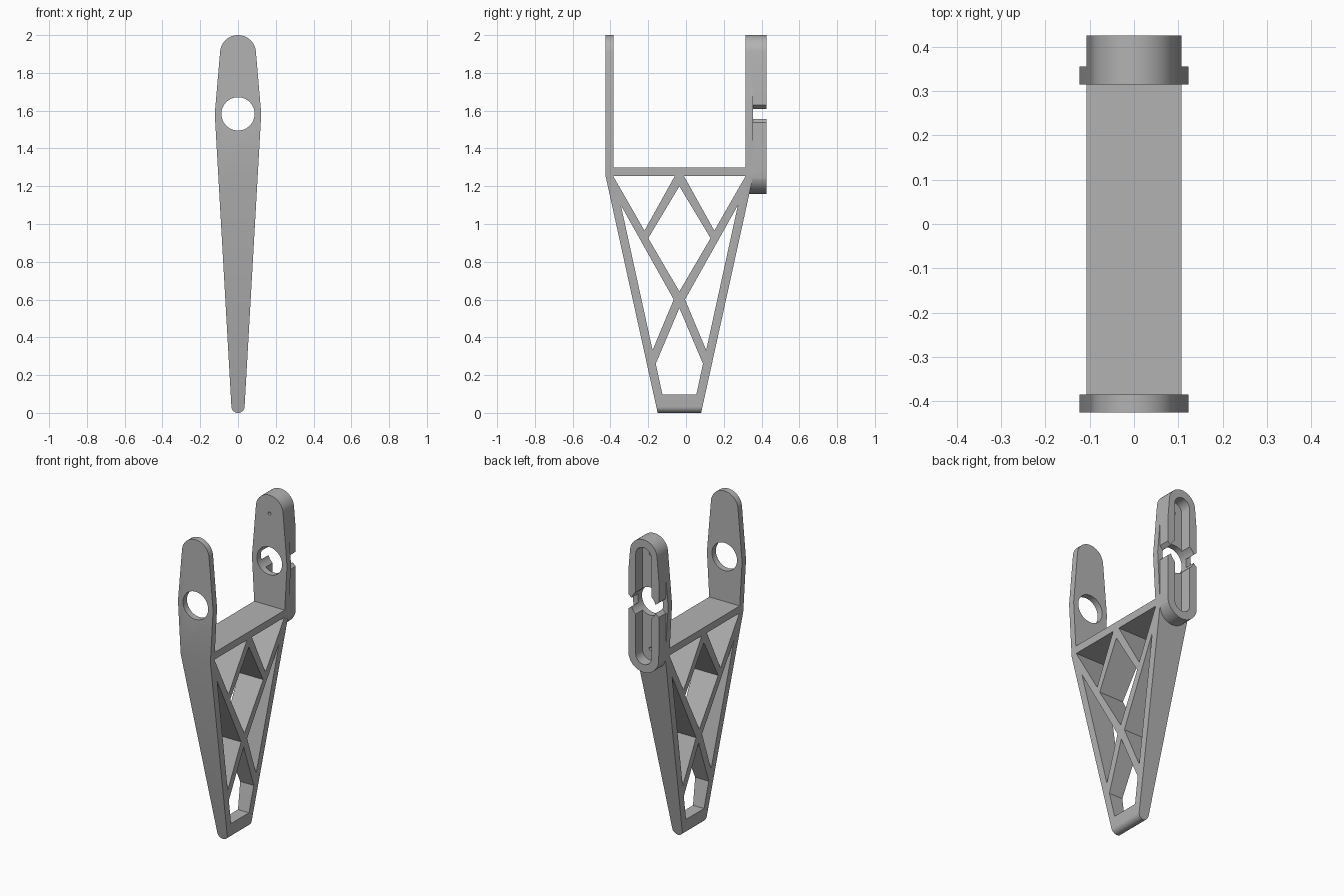
import bpy, bmesh
from math import sin, cos, radians
from mathutils import Vector

cube = bpy.data.objects.get("Cube")
if cube:
    bpy.data.objects.remove(cube, do_unlink=True)

MID = -0.035      # symmetry line of the truss along y
EYE_Z = 1.583     # height of the round holes

grey = bpy.data.materials.new("light grey plastic")
grey.use_nodes = True
grey.diffuse_color = (0.45, 0.45, 0.45, 1)
grey.node_tree.nodes["Principled BSDF"].inputs["Base Color"].default_value = grey.diffuse_color


def prism(name, points, axis, lo, hi):
    """Extrude a flat outline: (y, z) along x, or (x, z) along y."""
    def place(p, d):
        return Vector((d, p[0], p[1])) if axis == "x" else Vector((p[0], d, p[1]))
    bm = bmesh.new()
    face = bm.faces.new([bm.verts.new(place(p, lo)) for p in points])
    grown = bmesh.ops.extrude_face_region(bm, geom=[face])["geom"]
    shift = Vector((hi - lo, 0, 0)) if axis == "x" else Vector((0, hi - lo, 0))
    bmesh.ops.translate(bm, vec=shift, verts=[g for g in grown if isinstance(g, bmesh.types.BMVert)])
    bmesh.ops.recalc_face_normals(bm, faces=bm.faces)
    mesh = bpy.data.meshes.new(name)
    bm.to_mesh(mesh)
    bm.free()
    mesh.materials.append(grey)
    obj = bpy.data.objects.new(name, mesh)
    bpy.context.collection.objects.link(obj)
    return obj


def arc(r, cz, a0, a1, n):
    angles = [radians(a0 + (a1 - a0) * i / n) for i in range(n + 1)]
    return [(r * cos(a), cz + r * sin(a)) for a in angles]


def circle(r, cz, n):
    return arc(r, cz, 0, 360, n)[:-1]


def stadium(r, z0, z1):
    return arc(r, z1 - r, 0, 180, 24) + arc(r, z0 + r, 180, 360, 24)


def flip(points):
    return [(2 * MID - y, z) for y, z in points]


def combine(target, tool, operation):
    mod = target.modifiers.new(operation.lower(), "BOOLEAN")
    mod.operation, mod.solver, mod.object = operation, "EXACT", tool
    bpy.context.view_layer.objects.active = target
    bpy.ops.object.modifier_apply(modifier=mod.name)
    bpy.data.objects.remove(tool, do_unlink=True)


# Side outline: two uprights, cross bar and tapering legs
half = [(-0.385, 1.3), (-0.385, 2.1), (-0.425, 2.1), (-0.425, 1.25), (-0.128, -0.1)]
frame = prism("bracket_frame", half + flip(half)[::-1], "x", -0.3, 0.3)

# Oval clip body on the back upright
combine(frame, prism("clip_body", stadium(0.107, 1.16, 2.002), "y", 0.325, 0.425), "UNION")

# Front outline: rounded tip, widest at the eye, rounded top
blade = arc(0.035, 0.035, 180, 360, 16) + [(0.123, EYE_Z)]
blade += arc(0.095, 1.905, 5, 175, 32) + [(-0.123, EYE_Z)]
combine(frame, prism("blade_outline", blade, "y", -1, 1), "INTERSECT")

# Truss windows
corner = [(-0.385, 1.253), (-0.06, 1.253), (-0.22, 0.965)]
slim = [(-0.345, 1.10), (-0.065, 0.60), (-0.177, 0.332)]
diamond = [(MID, 1.2), (-0.2, 0.925), (MID, 0.643), (0.13, 0.925)]
foot = [(-0.16, 0.26), (-0.125, 0.098)]
foot = [(MID, 0.555)] + foot + flip(foot)[::-1]
for window in (corner, flip(corner), slim, flip(slim), diamond, foot):
    combine(frame, prism("window", window, "x", -0.5, 0.5), "DIFFERENCE")

# Clip channel, flared side gaps, eye holes and pin holes
gap = [(0.15, 1.499), (0.15, 1.667), (0.085, 1.61), (-0.085, 1.61),
       (-0.15, 1.667), (-0.15, 1.499), (-0.085, 1.555), (0.085, 1.555)]
for outline, lo, hi in (
        (stadium(0.055, 1.21, 1.95), 0.355, 0.6),
        (gap, 0.355, 0.6),
        (circle(0.088, EYE_Z, 48), -1, 1),
        (circle(0.01, EYE_Z + 0.3, 12), 0.2, 0.6),
        (circle(0.01, EYE_Z - 0.3, 12), 0.33, 0.6)):
    combine(frame, prism("cut", outline, "y", lo, hi), "DIFFERENCE")

# Smooth the round parts, keep edges crisp
bpy.ops.object.select_all(action="DESELECT")
frame.select_set(True)
bpy.context.view_layer.objects.active = frame
bpy.ops.object.shade_smooth_by_angle(angle=radians(20))
